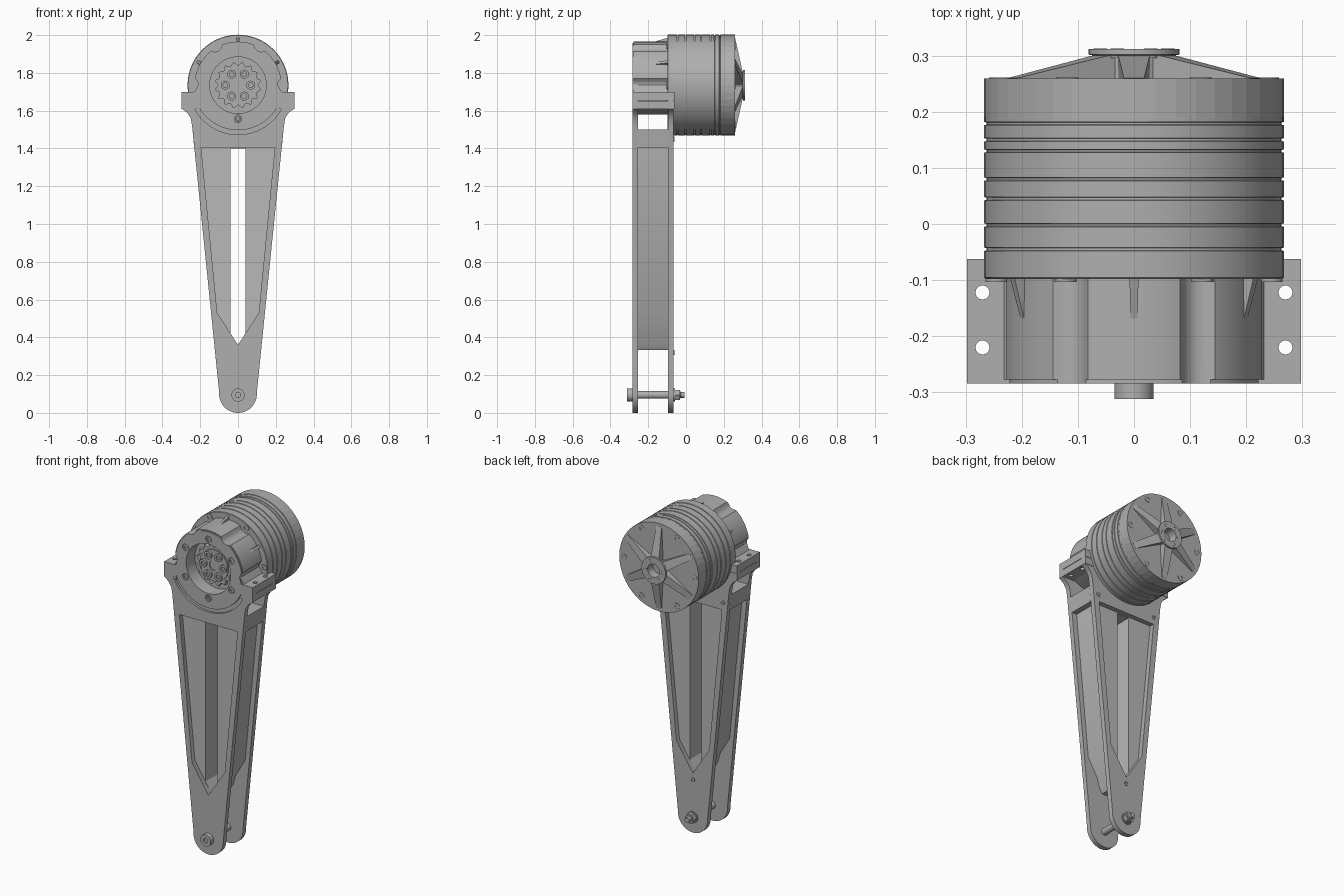
import bpy, bmesh
from math import sin, cos, pi, radians, sqrt

if "Cube" in bpy.data.objects:
    bpy.data.objects.remove(bpy.data.objects["Cube"])

AXIS_Z = 1.735      # height of the motor axis


def material(name, v):
    m = bpy.data.materials.new(name)
    m.use_nodes = True
    m.diffuse_color = (v, v, v, 1)
    bsdf = next(n for n in m.node_tree.nodes if n.type == 'BSDF_PRINCIPLED')
    bsdf.inputs["Base Color"].default_value = (v, v, v, 1)
    return m


GREY = material("machined grey", 0.43)
LIGHT = material("light grey", 0.48)


def finish(ob, mat, smooth=True):
    ob.data.materials.clear()
    ob.data.materials.append(mat)
    if smooth:
        bpy.ops.object.select_all(action='DESELECT')
        ob.select_set(True)
        bpy.context.view_layer.objects.active = ob
        bpy.ops.object.shade_smooth_by_angle(angle=radians(30))
    return ob


def from_bmesh(name, bm, mat, smooth=True):
    bmesh.ops.recalc_face_normals(bm, faces=bm.faces)
    me = bpy.data.meshes.new(name)
    bm.to_mesh(me)
    bm.free()
    ob = bpy.data.objects.new(name, me)
    bpy.context.collection.objects.link(ob)
    return finish(ob, mat, smooth)


def prism(name, loops, lo, hi, mat=GREY, axis='Y'):
    """Extrude an outline with holes along y (outline in x, z) or z (outline in x, y)."""
    cu = bpy.data.curves.new(name, 'CURVE')
    cu.dimensions, cu.fill_mode, cu.extrude = '2D', 'BOTH', (hi - lo) / 2
    for loop in loops:
        sp = cu.splines.new('POLY')
        sp.points.add(len(loop) - 1)
        for p, (a, b) in zip(sp.points, loop):
            p.co = (a, b, 0, 1)
        sp.use_cyclic_u = True
    ob = bpy.data.objects.new(name, cu)
    bpy.context.collection.objects.link(ob)
    mid = (lo + hi) / 2
    if axis == 'Y':
        ob.rotation_euler.x = pi / 2
        ob.location.y = mid
    else:
        ob.location.z = mid
    bpy.ops.object.select_all(action='DESELECT')
    ob.select_set(True)
    bpy.context.view_layer.objects.active = ob
    bpy.ops.object.convert(target='MESH')
    ob = bpy.context.view_layer.objects.active
    bm = bmesh.new()
    bm.from_mesh(ob.data)
    bmesh.ops.remove_doubles(bm, verts=bm.verts, dist=1e-5)
    bmesh.ops.recalc_face_normals(bm, faces=bm.faces)
    bm.to_mesh(ob.data)
    bm.free()
    return finish(ob, mat)


def lathe(name, profile, x=0, z=AXIS_Z, n=64, smooth=True):
    """Turn a profile of (radius, y) about an axis parallel to y."""
    bm = bmesh.new()
    vs = [bm.verts.new((x + r, y, z)) for r, y in profile]
    es = [bm.edges.new(p) for p in zip(vs, vs[1:])]
    bmesh.ops.spin(bm, geom=vs + es, cent=(x, 0, z), axis=(0, 1, 0),
                   angle=2 * pi, steps=n, use_merge=True)
    bmesh.ops.remove_doubles(bm, verts=bm.verts, dist=1e-5)
    return from_bmesh(name, bm, GREY, smooth)


def wedge(name, pts, angle):
    """Convex solid mirrored across a radial plane; points are (radius, half width, y)."""
    bm = bmesh.new()
    c, s = cos(angle), sin(angle)
    for r, w, y in pts:
        for t in (w, -w):
            bm.verts.new((r * c - t * s, y, AXIS_Z + r * s + t * c))
    bmesh.ops.convex_hull(bm, input=bm.verts)
    return from_bmesh(name, bm, GREY, False)


def screw(name, x, z, y, r, side):
    """Socket head screw standing on the plane y, facing side (-1 front, 1 back)."""
    h, d = y + side * 0.012, y + side * 0.003
    lathe(name, [(0, y - side * .005), (r, y - side * .005), (r, h), (r * .5, h), (r * .5, d), (0, d)],
          x, z, 16)


def arc(cx, cy, r, a0, a1, n):
    return [(cx + r * cos(radians(a0 + (a1 - a0) * i / n)),
             cy + r * sin(radians(a0 + (a1 - a0) * i / n))) for i in range(n + 1)]


def circle(cx, cy, r, n=32):
    return arc(cx, cy, r, 0, 360, n)[:-1]


def polar(r, degrees):
    return r * cos(radians(degrees)), AXIS_Z + r * sin(radians(degrees))


def mirrored(half):
    return half + [(-x, z) for x, z in reversed(half) if abs(x) > 1e-6]


def scalloped(radius):
    """Upper half outline of the gearbox, relieved around the flange screws."""
    out = []
    for i in range(121):
        a, r = pi * i / 120, radius
        for k in range(4):
            d = a - k * pi / 3
            q = 0.04 ** 2 - (0.25 * sin(d)) ** 2
            if q > 0 and cos(d) > 0:
                r = min(r, 0.25 * cos(d) - sqrt(q))
        out.append((r * cos(a), AXIS_Z + r * sin(a)))
    return out


# Leg plates; the front skin carries the cradle groove and the screw pockets
side = [(0.10, 0.11), (0.243, 1.52), (0.25, 1.56), (0.27, 1.59), (0.298, 1.61), (0.298, 1.70)]
foot = arc(0, 0.1, 0.1, 180, 360, 24)
left_side = [(-x, z) for x, z in reversed(side)]
window = mirrored([(0.195, 1.405), (0.11, 0.53), (0, 0.36)])
recess = circle(0, AXIS_Z, 0.15, 48)
front = foot + side + [(0.22, 1.70)] + scalloped(0.224) + [(-0.22, 1.70)] + left_side
groove = arc(0, AXIS_Z, 0.262, 202, 338, 48) + arc(0, AXIS_Z, 0.238, 338, 202, 48)
pockets = [circle(*polar(0.178, 30 + 60 * i), 0.02, 20) for i in range(6)]
prism("front_plate", [front, window, recess], -0.271, -0.255)
prism("front_skin", [front, window, recess, groove] + pockets, -0.284, -0.271)
prism("back_plate", [foot + side + left_side, window], -0.095, -0.065)

# Slotted core and cross bar between the plates
core = mirrored([(0.199, 1.41), (0.115, 0.53), (0.05, 0.42), (0.035, 0.365), (0.015, 0.332)])
slot = mirrored([(0.04, 1.40), (0.04, 0.422), (0, 0.36)])
prism("leg_core", [core, slot], -0.256, -0.094, LIGHT)
cradle = [(-0.241, 1.50)] + arc(0, AXIS_Z, 0.265, 243, 297, 16) + [(0.241, 1.50)]
prism("cross_bar", [cradle + [(0.232, 1.405), (-0.232, 1.405)]], -0.256, -0.094)

# Side clamp ears, split into a lower and an upper half
for s, word in ((1, "left"), (-1, "right")):
    outline = [(s * 0.22, -0.283), (s * 0.298, -0.283), (s * 0.298, -0.062), (s * 0.22, -0.062)]
    holes = [circle(s * 0.27, y, 0.0125, 20) for y in (-0.122, -0.22)]
    prism(word + "_lower_ear", [outline] + holes, 1.61, 1.652, axis='Z')
    prism(word + "_upper_ear", [outline] + holes, 1.655, 1.70, axis='Z')

# Gearbox housing with its recessed output hub
body = [(0.232, 1.62), (0.232, 1.70)] + scalloped(0.23) + [(-0.232, 1.70), (-0.232, 1.62)]
low = [(-0.13, 1.58), (0.13, 1.58)]
prism("gearbox_shell", [body + low, recess], -0.277, -0.20)
for pocket_index, pocket in enumerate(pockets):
    x, z = polar(0.178, 30 + 60 * pocket_index)
    screw(f"cover_screw_{pocket_index + 1}", x, z, -0.271, 0.017, -1)
prism("gearbox_body", [body + low], -0.20, -0.095)
teeth = [polar(0.125 if i % 2 else 0.105, 11.25 * i) for i in range(32)]
prism("output_gear", [teeth], -0.225, -0.195)
lathe("output_boss", [(0, -0.22), (0.095, -0.22), (0.095, -0.232), (0.03, -0.232), (0.03, -0.226), (0, -0.226)])

# Thin ribs joining the gearbox to the motor flange
for i, a in enumerate((30, 90, 150)):
    wedge(f"gearbox_rib_{i + 1}", [(0.2, .008, -.098), (0.25, .008, -.098), (0.2, .006, -.175),
                                   (0.228, .006, -.175)], radians(a))

# Motor body with shallow turned grooves
R, GROOVES = 0.267, (-0.045, -0.002, 0.045, 0.08, 0.13, 0.15, 0.179)
profile = [(0, -0.098), (R - .003, -0.098), (R, -0.095)]
for g in GROOVES:
    profile += [(R, g - .003), (R - .004, g - .002), (R - .004, g + .002), (R, g + .003)]
profile += [(R, 0.19), (0, 0.19)]
lathe("motor_body", profile)
lathe("rear_bell", [(0, 0.183), (R, 0.183), (R, 0.259), (0, 0.259)], n=44, smooth=False)

# Rear bearing hub, spokes and the rings of screws
lathe("rear_hub", [(0.04, 0.25), (0.04, 0.312), (0.081, 0.312), (0.081, 0.302), (0.062, 0.298),
                   (0.062, 0.25), (0.04, 0.25)], n=40)
for i in range(6):
    wedge(f"rear_spoke_{i + 1}", [(0.05, .028, .255), (0.05, .028, .302), (0.07, .028, .300),
                                  (0.25, .018, .255), (0.25, .018, .260)], radians(30 + 60 * i))
    screw(f"rear_screw_{i + 1}", *polar(0.238, 60 * i), 0.249, 0.02, 1)
    screw(f"hub_screw_{i + 1}", *polar(0.067, 60 * i), -0.232, 0.024, -1)
    screw(f"bearing_screw_{i + 1}", *polar(0.06, 60 * i), 0.301, 0.012, 1)
    if i < 4:
        screw(f"flange_screw_{i + 1}", *polar(0.245, 60 * i), -0.091, 0.02, -1)

# Screws on the back plate
for i, (x, z) in enumerate(((0, 0.32), (0.2, 1.45), (-0.2, 1.45))):
    screw(f"plate_screw_{i + 1}", x, z, -0.073, 0.014, 1)

# Foot bolt with head, washer and nut
Z = 0.095
lathe("foot_bolt", [(0, -0.303), (.014, -0.303), (.014, -0.312), (.035, -0.312), (.035, -0.28),
                    (.02, -0.28), (.02, -0.03), (.015, -0.027), (.015, -0.008), (0, -0.008)], 0, Z, 32)
lathe("foot_washer", [(0, -0.066), (.034, -0.066), (.034, -0.058), (0, -0.058)], 0, Z, 32)
lathe("foot_nut", [(0, -0.06), (.031, -0.06), (.031, -0.033), (0, -0.033)], 0, Z, 6, False)
